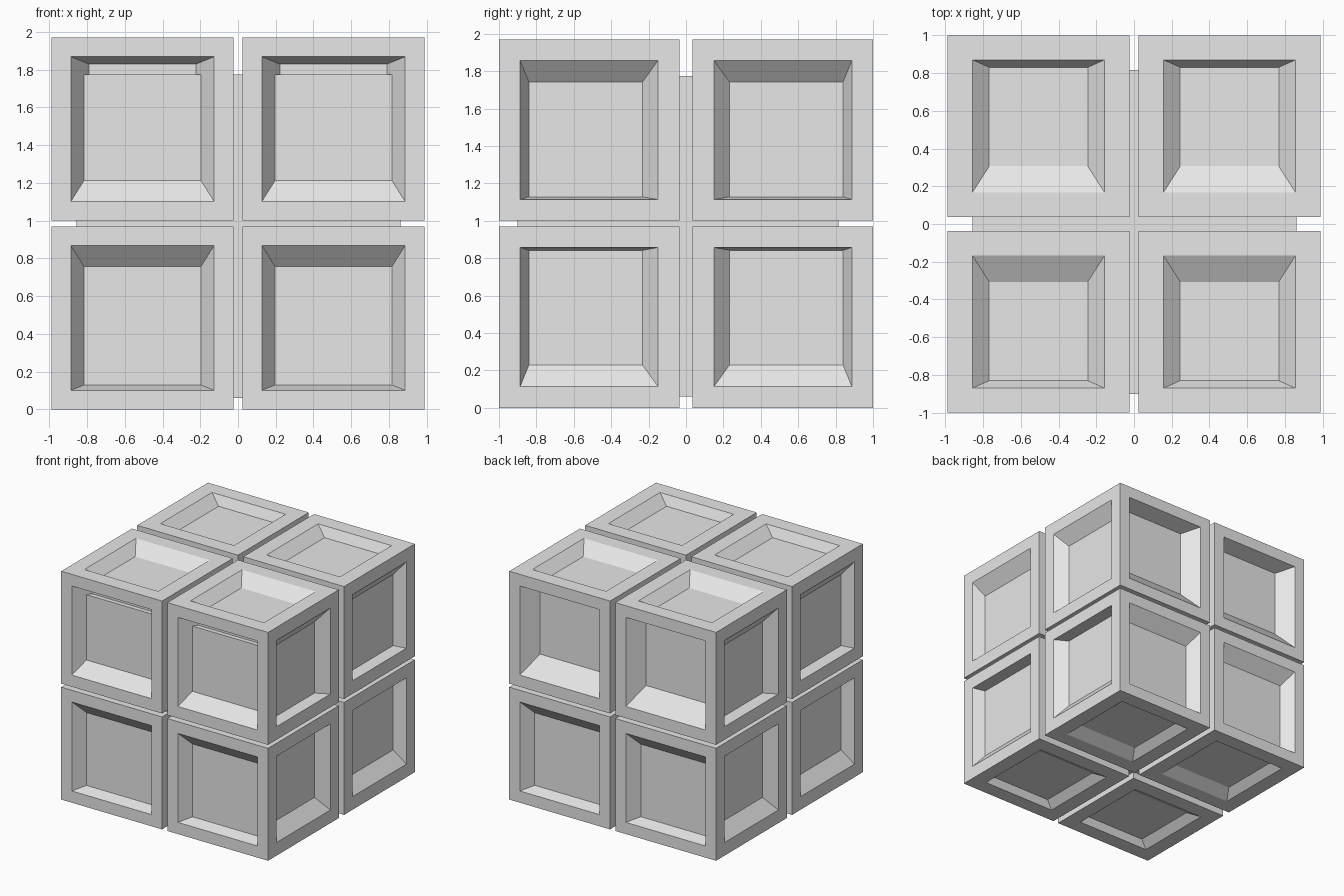
import bpy
import bmesh
from mathutils import Vector

old = bpy.data.objects.get("Cube")
if old:
    bpy.data.objects.remove(old, do_unlink=True)

# One plain grey for every part
grey = bpy.data.materials.new("light grey")
grey.use_nodes = True
grey.diffuse_color = (0.8, 0.8, 0.8, 1)
grey.node_tree.nodes["Principled BSDF"].inputs["Base Color"].default_value = (0.8, 0.8, 0.8, 1)


def box_mesh(low, high):
    """Axis-aligned box between two corners."""
    low, high = Vector(low), Vector(high)
    bm = bmesh.new()
    bmesh.ops.create_cube(bm, size=1)
    for v in bm.verts:
        v.co = (low + high) / 2 + v.co * (high - low)
    bm.normal_update()
    return bm


def finish(bm, name):
    bm.normal_update()
    mesh = bpy.data.meshes.new(name)
    bm.to_mesh(mesh)
    bm.free()
    mesh.materials.append(grey)
    obj = bpy.data.objects.new(name, mesh)
    bpy.context.collection.objects.link(obj)


def recess(bm, face, margin, taper, depth, shift):
    """Frame a face, then sink its panel with sloped walls and an offset floor."""
    normal = face.normal.copy()
    bmesh.ops.inset_individual(bm, faces=[face], thickness=margin, use_even_offset=True)
    floor = bmesh.ops.extrude_discrete_faces(bm, faces=[face])["faces"][0]
    centre = floor.calc_center_median()
    for v in floor.verts:
        for axis in range(3):
            arm = v.co[axis] - centre[axis]
            if abs(arm) > 0.01:
                v.co[axis] -= taper if arm > 0 else -taper
        v.co += Vector(shift) - normal * depth


# Eight blocks, recessed on their outward faces
near, far = Vector((0.025, 0.036, 0.015)), Vector((0.987, 1.0, 0.985))
mid = Vector((0, 0, 0.985))
for sx in (-1, 1):
    for sy in (-1, 1):
        for sz in (-1, 1):
            signs = Vector((sx, sy, sz))
            a, b = mid + near * signs, mid + far * signs
            bm = box_mesh([min(p) for p in zip(a, b)], [max(p) for p in zip(a, b)])
            for face in [f for f in bm.faces if f.normal.dot(signs) > 0]:
                n = face.normal
                if abs(n.x) > 0.5:
                    recess(bm, face, 0.113, 0.065, 0.095, (0, sy * 0.018, -sz * 0.05))
                elif abs(n.y) > 0.5:
                    # upper panels are deeper than the lower ones
                    k = 1.36 if sz > 0 else 1
                    recess(bm, face, 0.101, 0.071 * k, 0.102 * k, (0, 0, sz * 0.042 * k))
                else:
                    recess(bm, face, 0.13, 0.09, 0.08, (0, sy * 0.05, 0))
            name = "_".join(("upper" if sz > 0 else "lower",
                             "back" if sy > 0 else "front",
                             "left" if sx > 0 else "right", "block"))
            finish(bm, name)

# Inner core seen through the gaps
finish(box_mesh((-0.855, -0.9, 0.06), (0.86, 0.815, 1.775)), "inner_core")
